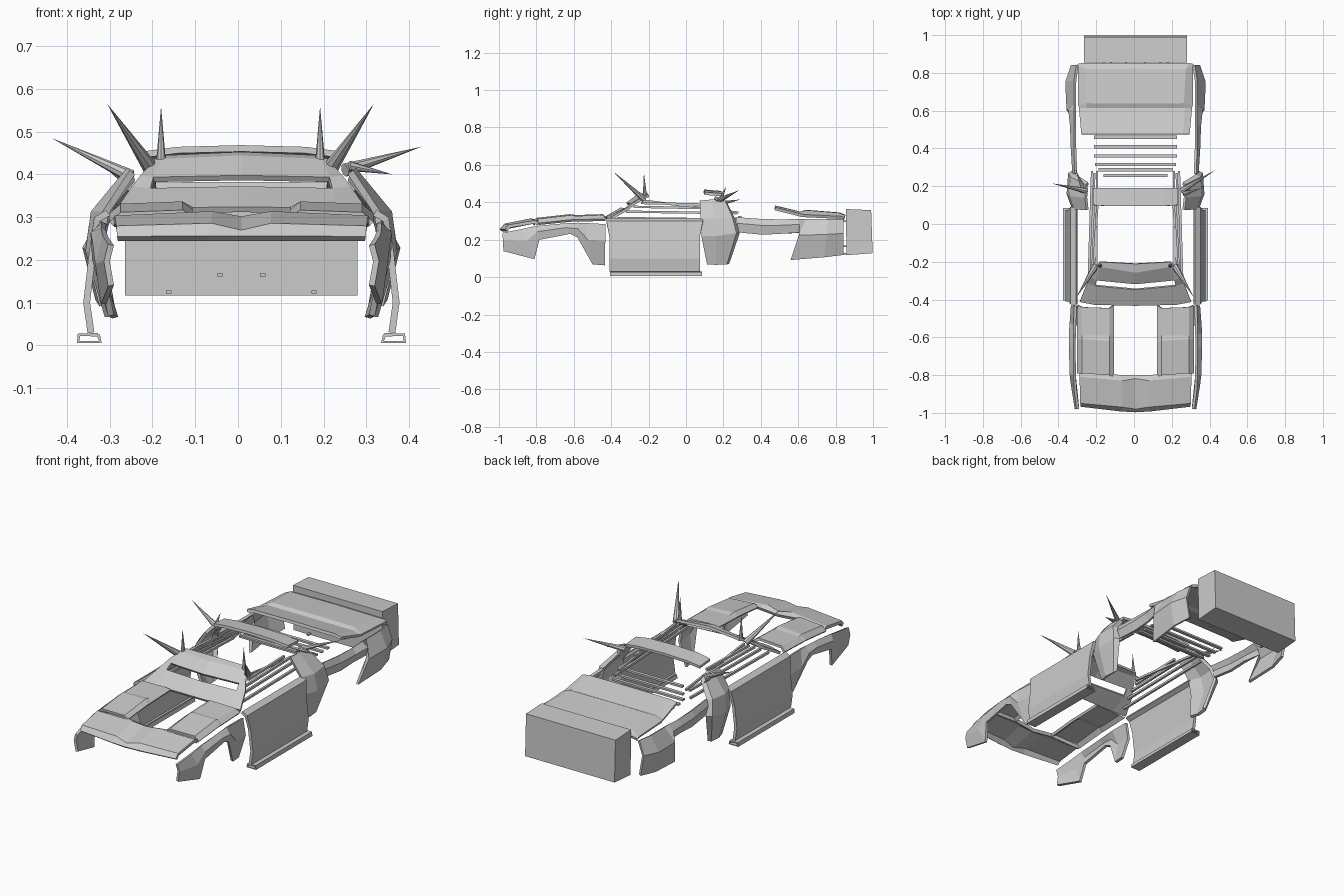
import bpy
from mathutils import Vector

X0 = 0.008  # centre line of the bodywork


def make(name, verts, faces, thick=0, mirror=True):
    me = bpy.data.meshes.new(name)
    me.from_pydata(verts, [], faces)
    ob = bpy.data.objects.new(name, me)
    bpy.context.collection.objects.link(ob)
    ob.location.x = X0
    if mirror:
        ob.modifiers.new("mirror", 'MIRROR').merge_threshold = 0.0005
    if thick:
        s = ob.modifiers.new("thickness", 'SOLIDIFY')
        s.thickness = thick
        s.offset = 0
    return ob


def plate(name, rows, thick=0.014, skip=()):
    """Folded sheet through rows of points, mirrored left to right."""
    n = len(rows[0])
    verts = [p for r in rows for p in r]
    faces = [(i * n + j, i * n + j + 1, (i + 1) * n + j + 1, (i + 1) * n + j)
             for i in range(len(rows) - 1) for j in range(n - 1) if (i, j) not in skip]
    return make(name, verts, faces, thick)


def side_panel(name, cols, thick=0.014):
    """Each column: top y,z / bottom y,z / x at top, crease, bottom."""
    rows = []
    for yt, zt, yb, zb, xt, xm, xb in cols:
        t = 0.4
        rows.append([(xt, yt, zt), (xm, yt + (yb - yt) * t, zt + (zb - zt) * t), (xb, yb, zb)])
    return plate(name, rows, thick)


def bar(name, a, b, w, h, mirror=True):
    """Rectangular bar between two points."""
    a, b = Vector(a), Vector(b)
    d = (b - a).normalized()
    s = d.cross(Vector((0, 0, 1))).normalized() * w / 2
    u = s.cross(d).normalized() * h / 2
    v = [p + i * s + j * u for p in (a, b) for i, j in ((-1, -1), (1, -1), (1, 1), (-1, 1))]
    f = [(3, 2, 1, 0), (4, 5, 6, 7)] + [(k, (k + 1) % 4, (k + 1) % 4 + 4, k + 4) for k in range(4)]
    return make(name, v, f, 0, mirror)


def spike(base, tip, r):
    base, tip = Vector(base), Vector(tip)
    d = tip - base
    bpy.ops.mesh.primitive_cone_add(vertices=8, radius1=r, radius2=0, depth=d.length,
                                    location=(base + tip) / 2,
                                    rotation=d.to_track_quat('Z', 'Y').to_euler())
    bpy.context.object.name = "spike"


# Hood: folded nose plate and two side plates
plate("nose_plate", [
    [(0, -.99, .25), (.08, -.985, .25), (.29, -.96, .25)],
    [(0, -.975, .262), (.07, -.965, .278), (.292, -.945, .272)],
    [(0, -.82, .293), (.07, -.83, .305), (.296, -.81, .295)],
    [(0, -.805, .285), (.12, -.80, .298), (.298, -.79, .285)]], .018)
plate("hood_side_plate", [
    [(.118, -.81, .296), (.14, -.80, .31), (.28, -.79, .305), (.304, -.79, .284)],
    [(.118, -.63, .312), (.14, -.62, .33), (.28, -.61, .325), (.306, -.61, .302)],
    [(.118, -.60, .312), (.14, -.59, .325), (.28, -.59, .32), (.306, -.59, .302)],
    [(.118, -.43, .318), (.14, -.445, .33), (.28, -.44, .325), (.304, -.43, .306)]])

# Windscreen plate with a vision slit
plate("windscreen_plate", [
    [(0, -.43, .318), (.215, -.425, .315), (.295, -.41, .308)],
    [(0, -.345, .366), (.212, -.325, .362), (.255, -.31, .366)],
    [(0, -.315, .392), (.205, -.295, .388), (.235, -.28, .392)],
    [(0, -.255, .438), (.185, -.225, .43), (.20, -.215, .43)],
    [(0, -.21, .446), (.175, -.20, .438), (.19, -.20, .434)]], .014, skip={(1, 0)})

# Roof strip
plate("roof_strip", [
    [(0, .095, .461), (.15, .095, .457), (.225, .10, .447)],
    [(0, .19, .453), (.15, .19, .449), (.225, .19, .44)]], .015)

# Side window bars, stepping outwards as they go down
for y0, y1, z, x in ((-.24, .10, .392, .21), (-.28, .14, .372, .218),
                     (-.32, .27, .346, .226), (-.37, .28, .312, .238)):
    bar("side_window_bar", (x + .012, y0, z + .004), (x - .008, y1, z - .004), .012, .012)
bar("roof_rail", (.207, -.22, .408), (.203, .28, .385 - .04), .01, .012)

# Rear louvres
for y, z, x in ((.46, .30, .22), (.41, .30, .22), (.36, .30, .22),
                (.315, .307, .215), (.287, .322, .195), (.257, .346, .17)):
    bar("rear_louvre", (-x, y, z), (x, y, z), .018, .01, False)

# Folded rear deck plate
plate("rear_deck", [
    [(0, .475, .375), (.25, .475, .373), (.285, .475, .366)],
    [(0, .615, .342), (.26, .615, .342), (.297, .615, .33)],
    [(0, .64, .352), (.255, .64, .35), (.30, .63, .328)],
    [(0, .82, .338), (.265, .82, .336), (.30, .83, .318)],
    [(0, .85, .325), (.28, .85, .322), (.305, .845, .312)]], .016)

# Tail box with mounting stubs
h, b = .272, [(.858, .117), (.998, .128), (.99, .358), (.855, .364)]
make("tail_box", [(x, y, z) for x in (-h, h) for y, z in b],
     [(3, 2, 1, 0), (4, 5, 6, 7)] + [(k, (k + 1) % 4, (k + 1) % 4 + 4, k + 4) for k in range(4)],
     mirror=False)
for x, z in ((.05, .165), (.17, .125), (.13, .30)):
    bar("tail_stub", (x, .835, z), (x, .865, z), .012, .008)

# Front fenders with wheel arch cut
side_panel("front_fender", [
    (-.98, .235, -.975, .14, .305, .315, .305),
    (-.88, .255, -.81, .097, .318, .335, .322),
    (-.80, .27, -.785, .20, .322, .342, .335),
    (-.66, .282, -.62, .233, .322, .346, .338),
    (-.58, .287, -.58, .215, .322, .346, .336),
    (-.54, .287, -.50, .07, .322, .342, .305),
    (-.43, .282, -.435, .065, .318, .335, .295)])

# Doors and sills
plate("door", [[(.312, y0, .31), (.338, y0, .295), (.348, y1, .22), (.362, y1, .10), (.352, y1, .03)]
               for y0, y1 in ((-.425, -.41), (-.395, -.385), (.06, .06), (.09, .075))], .016)
plate("sill", [[(.335, y, .025), (.38, y, .025), (.382, y, .008), (.33, y, .008), (.335, y, .025)]
               for y in (-.405, .085)], .008)

# Quarter panels behind the doors
plate("quarter_panel", [
    [(.255, .075, .405), (.318, .08, .31), (.33, .085, .22), (.30, .115, .07)],
    [(.262, .14, .41), (.345, .15, .31), (.357, .16, .22), (.312, .16, .068)],
    [(.258, .205, .405), (.338, .245, .315), (.35, .265, .235), (.308, .215, .07)],
    [(.25, .215, .39), (.315, .255, .31), (.325, .28, .235), (.298, .225, .075)]], .016)

# Rear fenders with wheel arch cut
side_panel("rear_fender", [
    (.265, .318, .285, .24, .315, .328, .32),
    (.40, .308, .41, .228, .32, .336, .326),
    (.52, .304, .52, .234, .32, .34, .328),
    (.60, .308, .615, .238, .32, .35, .345),
    (.64, .308, .56, .093, .32, .36, .325),
    (.76, .308, .74, .108, .32, .365, .335),
    (.84, .308, .84, .12, .308, .335, .315)])

# Spikes on the windscreen corners and quarter panels
for s in (-1, 1):
    o = .012 if s > 0 else 0
    spike((s * .205 + o, -.225, .415), (s * .306 + o, -.39, .565), .018)
    spike((s * .18 + o, -.22, .435), (s * .18 + o, -.225, .56), .011)
spike((-.25, .175, .395), (-.436, .215, .485), .016)
spike((-.27, .19, .395), (-.31, .29, .415), .012)
spike((.25, .175, .41), (.43, .285, .465), .016)
spike((.26, .16, .42), (.36, .19, .40), .012)
